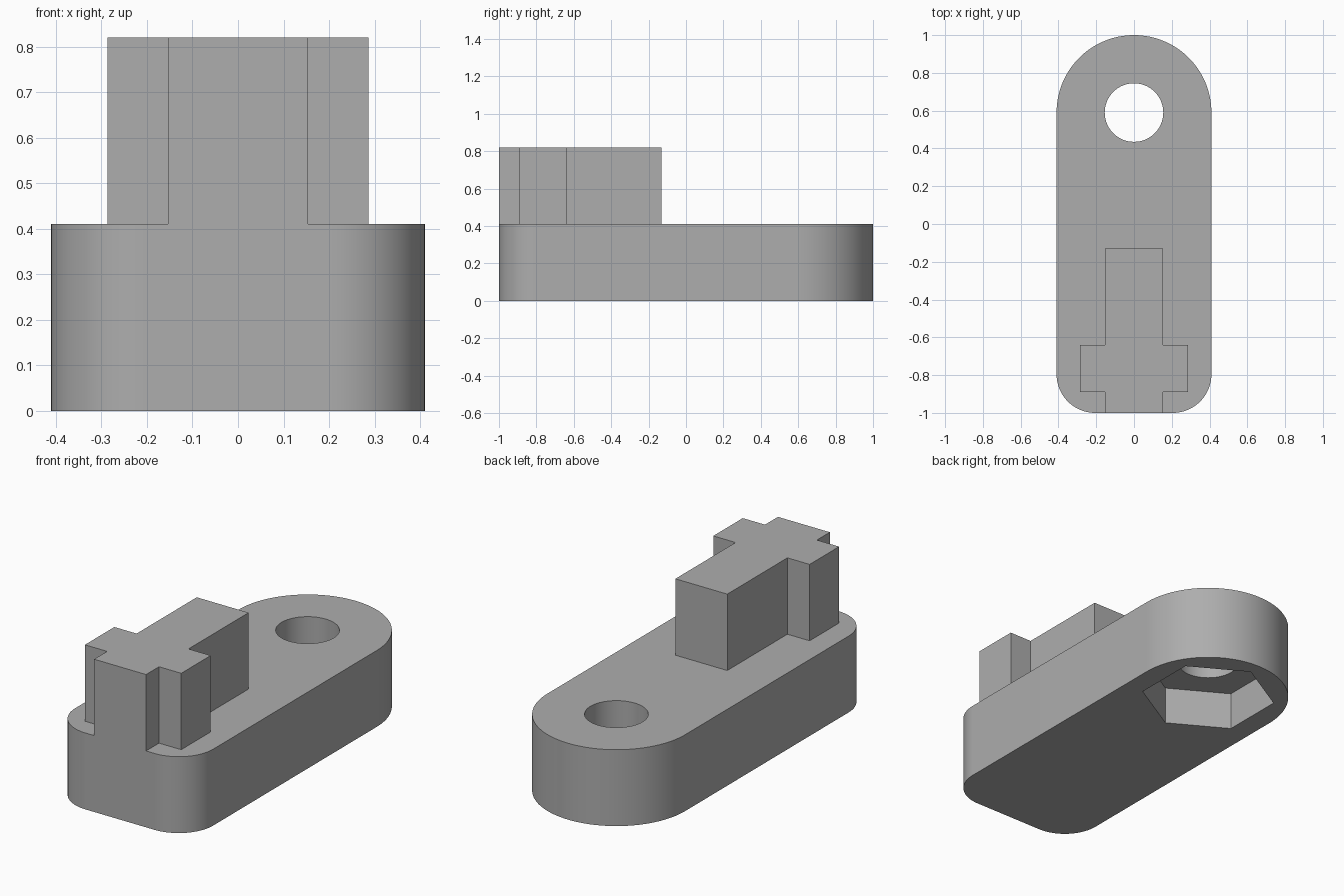
import bpy, bmesh
from math import sin, cos, pi, radians

if "Cube" in bpy.data.objects:
    bpy.data.objects.remove(bpy.data.objects["Cube"])

HALF_W, BASE_H, TOP = 0.41, 0.41, 0.82
HOLE_Y, HOLE_R = 0.59, 0.155
NUT_R, NUT_DEPTH = 0.34, 0.205
CORNER = 0.205

grey = bpy.data.materials.new("light grey")
grey.use_nodes = True
colour = (0.42, 0.42, 0.42, 1)
grey.diffuse_color = colour
grey.node_tree.nodes["Principled BSDF"].inputs["Base Color"].default_value = colour


def arc(cx, cy, r, start, end, steps):
    """Points along an arc, angles in degrees."""
    angles = [radians(start + (end - start) * i / steps) for i in range(steps + 1)]
    return [(cx + r * cos(a), cy + r * sin(a)) for a in angles]


def prism(name, outline, z0, z1):
    """Extrude a closed outline between two heights."""
    bm = bmesh.new()
    face = bm.faces.new([bm.verts.new((x, y, z0)) for x, y in outline])
    top = bmesh.ops.extrude_face_region(bm, geom=[face])["geom"]
    bmesh.ops.translate(bm, vec=(0, 0, z1 - z0),
                        verts=[v for v in top if isinstance(v, bmesh.types.BMVert)])
    bmesh.ops.recalc_face_normals(bm, faces=bm.faces)
    mesh = bpy.data.meshes.new(name)
    bm.to_mesh(mesh)
    bm.free()
    mesh.materials.append(grey)
    obj = bpy.data.objects.new(name, mesh)
    bpy.context.collection.objects.link(obj)
    return obj


def combine(target, other, operation):
    """Apply a boolean and remove the helper."""
    mod = target.modifiers.new(operation.lower(), "BOOLEAN")
    mod.operation, mod.solver, mod.object = operation, "EXACT", other
    bpy.ops.object.select_all(action="DESELECT")
    bpy.context.view_layer.objects.active = target
    target.select_set(True)
    bpy.ops.object.modifier_apply(modifier=mod.name)
    bpy.data.objects.remove(other)


# Base plate: round back end, filleted front corners
inset = HALF_W - CORNER
outline = (arc(0, HOLE_Y, HALF_W, 0, 180, 64)
           + arc(-inset, CORNER - 1, CORNER, 180, 270, 24)
           + arc(inset, CORNER - 1, CORNER, 270, 360, 24))
body = prism("lever_body", outline, 0, BASE_H)

# Cross-shaped post, flush with the front
half = [(0.154, -1), (0.154, -0.89), (0.286, -0.89),
        (0.286, -0.64), (0.154, -0.64), (0.154, -0.13)]
post = prism("post", half + [(-x, y) for x, y in reversed(half)], BASE_H / 2, TOP)
combine(body, post, "UNION")

# Bolt hole and hexagonal nut pocket underneath
hole = prism("hole_cutter", arc(0, HOLE_Y, HOLE_R, 0, 360, 64)[:-1], -0.1, 0.6)
combine(body, hole, "DIFFERENCE")
nut = prism("nut_cutter", arc(0, HOLE_Y, NUT_R, 90, 450, 6)[:-1], -0.1, NUT_DEPTH)
combine(body, nut, "DIFFERENCE")

bpy.ops.object.shade_smooth_by_angle(angle=radians(30))
